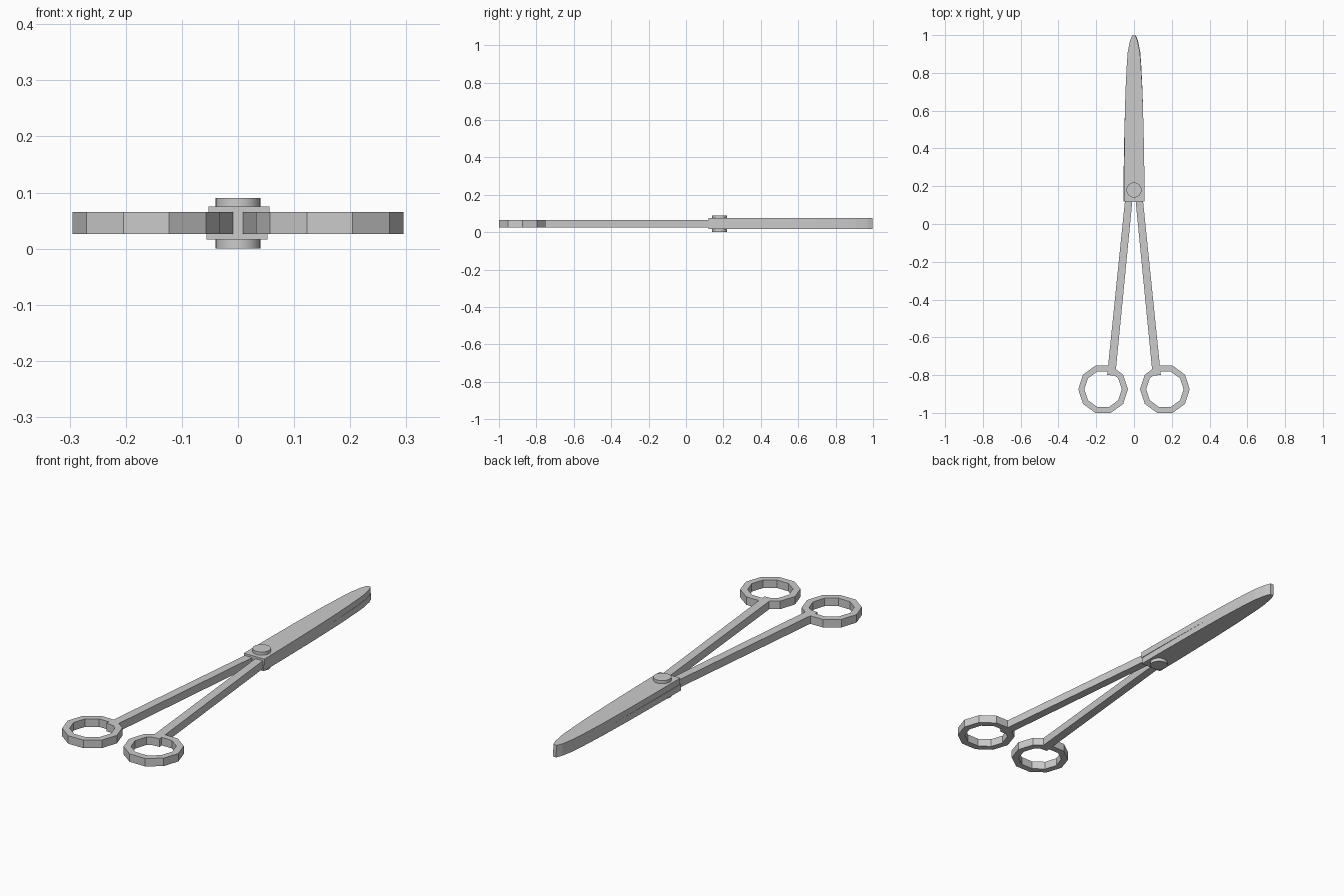
import bpy, bmesh, math
from mathutils import Matrix, Vector

if "Cube" in bpy.data.objects:
    bpy.data.objects.remove(bpy.data.objects["Cube"])


def prism(name, outline, z0, z1):
    """Extrude a flat outline between two heights."""
    bm = bmesh.new()
    low = [bm.verts.new((x, y, z0)) for x, y in outline]
    top = [bm.verts.new((x, y, z1)) for x, y in outline]
    bm.faces.new(low[::-1])
    bm.faces.new(top)
    n = len(outline)
    for i in range(n):
        j = (i + 1) % n
        bm.faces.new((low[i], low[j], top[j], top[i]))
    return finish(name, bm)


def ring(name, cx, cy, outer, inner, sides, z0, z1):
    """Flat-sided finger ring with a rectangular section."""
    bm = bmesh.new()
    loops = []
    for i in range(sides):
        a = 2 * math.pi * i / sides
        c, s = math.cos(a), math.sin(a)
        loops.append([bm.verts.new((cx + r * c, cy + r * s, z))
                      for r, z in ((outer, z0), (outer, z1), (inner, z1), (inner, z0))])
    for i in range(sides):
        a, b = loops[i], loops[(i + 1) % sides]
        for k in range(4):
            m = (k + 1) % 4
            bm.faces.new((a[k], b[k], b[m], a[m]))
    return finish(name, bm)


def finish(name, bm):
    bmesh.ops.recalc_face_normals(bm, faces=bm.faces)
    mesh = bpy.data.meshes.new(name)
    bm.to_mesh(mesh)
    bm.free()
    obj = bpy.data.objects.new(name, mesh)
    bpy.context.collection.objects.link(obj)
    return obj


PIVOT_Y = 0.18
Z_MID = 0.046

# blades: same tapered outline, turned slightly in opposite directions about the pivot
half = [(0.0545, 0.12), (0.054, 0.25), (0.0505, 0.5), (0.045, 0.7), (0.037, 0.85),
        (0.032, 0.91), (0.02, 0.97), (0.009, 0.998)]
outline = half + [(-x, y) for x, y in reversed(half)]
for name, side, z0, z1 in (("upper_blade", 1, Z_MID, 0.075), ("lower_blade", -1, 0.016, Z_MID)):
    turn = Matrix.Rotation(side * math.radians(0.2), 2)
    pts = []
    for x, y in outline:
        v = turn @ Vector((x, y - PIVOT_Y))
        pts.append((v.x + side * 0.0015, min(v.y + PIVOT_Y, 1.0)))
    prism(name, pts, z0, z1)

# handles: straight arm ending inside a ten-sided finger ring, one per side
for label, s in (("left", -1), ("right", 1)):
    arm = [(s * x, y) for x, y in ((0.099, -0.803), (0.142, -0.799), (0.042, 0.18), (0.003, 0.18))]
    prism(label + "_handle_arm", arm, 0.0265, 0.065)
    ring(label + "_finger_ring", s * 0.1635, -0.873, 0.1315, 0.099, 10, 0.0265, 0.065) \
        .data.transform(Matrix.Translation((0, -0.002, 0)))

# pivot pin running through both blades
bpy.ops.mesh.primitive_cylinder_add(vertices=32, radius=0.04, depth=0.09,
                                    location=(0, PIVOT_Y, 0.045))
pin = bpy.context.object
pin.name = "pivot_pin"
bpy.ops.object.shade_smooth_by_angle(angle=math.radians(30))
